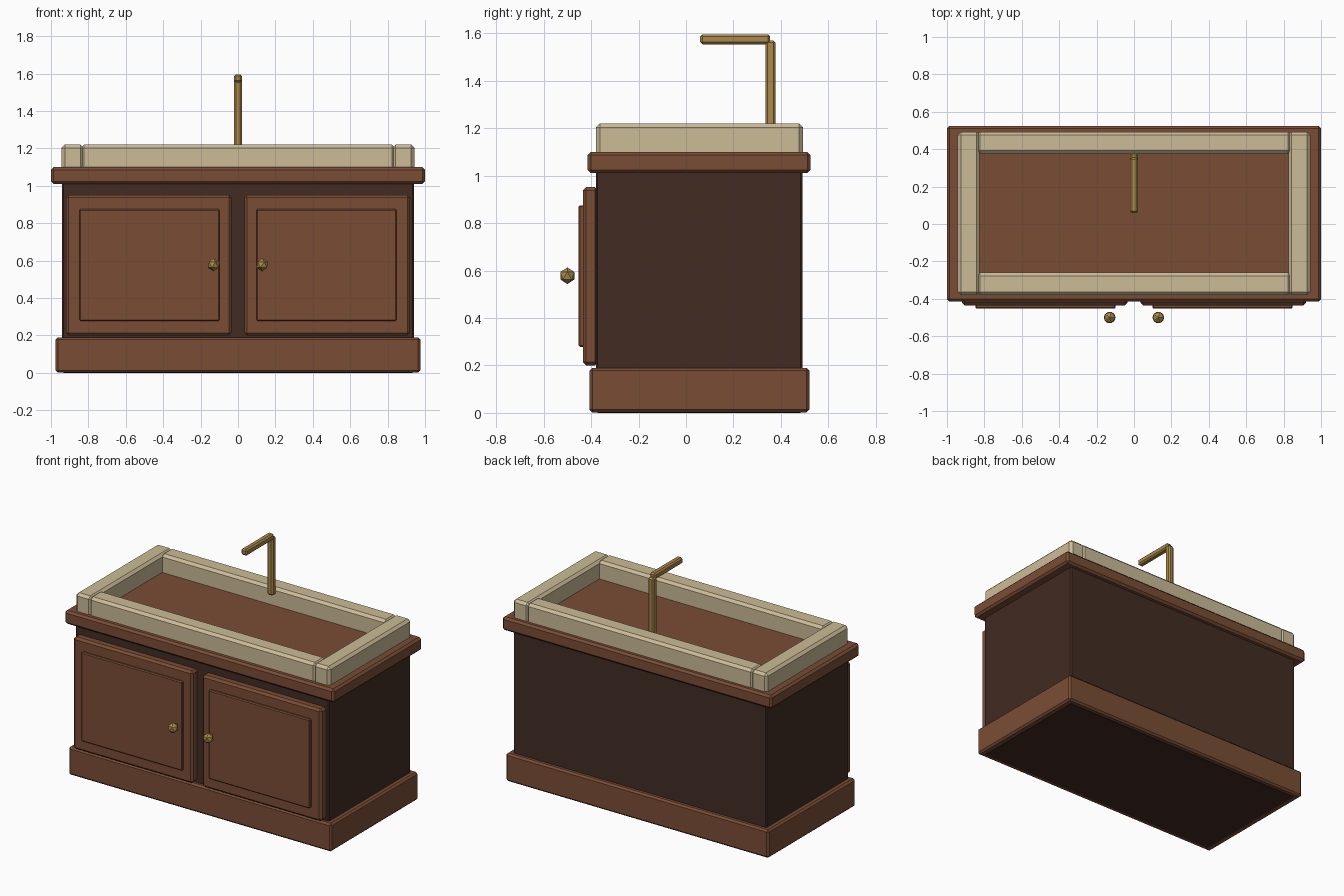
import bpy
import bmesh
from mathutils import Matrix

if "Cube" in bpy.data.objects:
    bpy.data.objects.remove(bpy.data.objects["Cube"])


def material(name, rgb):
    m = bpy.data.materials.new(name)
    m.diffuse_color = (*rgb, 1.0)
    m.use_nodes = True
    m.node_tree.nodes["Principled BSDF"].inputs["Base Color"].default_value = m.diffuse_color
    return m


wood = material("warm_brown_wood", (0.195, 0.075, 0.036))
dark = material("dark_brown_wood", (0.054, 0.025, 0.016))
cream = material("cream_stone", (0.60, 0.50, 0.31))
brass = material("brass", (0.41, 0.25, 0.07))


def add(name, bm, mat):
    mesh = bpy.data.meshes.new(name)
    bm.to_mesh(mesh)
    bm.free()
    mesh.materials.append(mat)
    ob = bpy.data.objects.new(name, mesh)
    bpy.context.collection.objects.link(ob)
    return ob


def box(name, x, y, z, mat, chamfer):
    """Chamfered box from (min, max) ranges."""
    bm = bmesh.new()
    size = [r[1] - r[0] for r in (x, y, z)]
    mid = [(r[0] + r[1]) / 2 for r in (x, y, z)]
    bmesh.ops.create_cube(bm, size=1, matrix=Matrix.Translation(mid) @ Matrix.Diagonal((*size, 1)))
    bmesh.ops.bevel(bm, geom=bm.edges[:], offset=chamfer, segments=1, affect='EDGES')
    return add(name, bm, mat)


def mirrored(r, s):
    return tuple(sorted((r[0] * s, r[1] * s)))


# Cabinet carcass, plinth and countertop
box("cabinet_body", (-0.94, 0.94), (-0.38, 0.49), (0.0, 1.05), dark, 0.008)
box("plinth", (-0.975, 0.975), (-0.407, 0.52), (0.002, 0.19), wood, 0.012)
box("countertop", (-1.0, 1.0), (-0.415, 0.525), (1.01, 1.10), wood, 0.014)

# Basin rim: long rails front and back
box("basin_rail_front", (-0.84, 0.84), (-0.38, -0.26), (1.06, 1.22), cream, 0.017)
box("basin_rail_back", (-0.84, 0.84), (0.375, 0.493), (1.06, 1.22), cream, 0.017)

for s, side in ((-1, "left"), (1, "right")):
    # Basin rim ends
    box("basin_rail_" + side, mirrored((0.825, 0.943), s), (-0.38, 0.493),
        (1.06, 1.22), cream, 0.017)
    # Door with raised panel
    box("door_" + side, mirrored((0.035, 0.92), s), (-0.435, -0.37),
        (0.20, 0.952), wood, 0.014)
    box("door_panel_" + side, mirrored((0.098, 0.848), s), (-0.452, -0.425),
        (0.278, 0.875), wood, 0.006)
    # Faceted knob
    bm = bmesh.new()
    bmesh.ops.create_icosphere(bm, subdivisions=1, radius=0.035,
                               matrix=Matrix.Translation((0.13 * s, -0.5, 0.578)))
    add("knob_" + side, bm, brass)

# Faucet
box("faucet_post", (-0.021, 0.021), (0.335, 0.377), (1.18, 1.57), brass, 0.009)
box("faucet_spout", (-0.021, 0.021), (0.06, 0.355), (1.553, 1.595), brass, 0.009)
